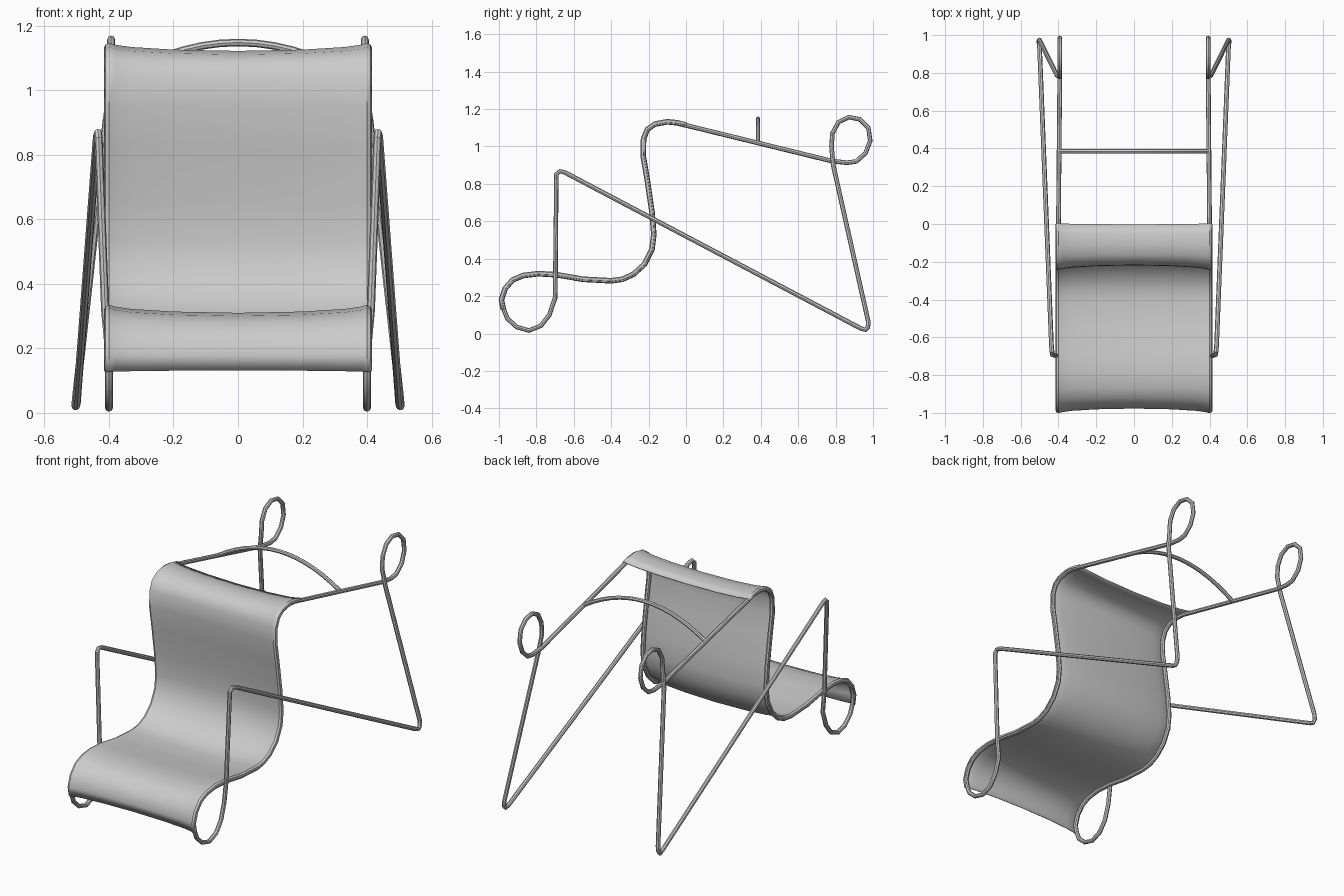
import bpy
import bmesh
from mathutils import Vector

if "Cube" in bpy.data.objects:
    bpy.data.objects.remove(bpy.data.objects["Cube"], do_unlink=True)

grey = bpy.data.materials.new("plain grey")
grey.use_nodes = True
COLOUR = (0.6, 0.6, 0.6, 1)
grey.diffuse_color = COLOUR
grey.node_tree.nodes["Principled BSDF"].inputs["Base Color"].default_value = COLOUR

# Side profile in (y, z): the sling section of the frame, front to back
SLING = [(-.975, .13), (-.985, .18), (-.965, .24), (-.925, .285), (-.87, .308),
         (-.79, .318), (-.69, .312), (-.55, .288), (-.4, .28), (-.34, .288),
         (-.28, .315), (-.22, .37), (-.18, .45), (-.17, .53), (-.18, .65),
         (-.205, .82), (-.227, .95), (-.225, 1.04), (-.205, 1.09),
         (-.165, 1.118), (-.1, 1.13), (-.05, 1.125), (0, 1.113)]
# Hand loop at the back
REAR_LOOP = [(.78, .922), (.86, .913), (.91, .92), (.96, .965), (.985, 1.03),
             (.975, 1.1), (.93, 1.145), (.87, 1.157), (.815, 1.13),
             (.783, 1.07), (.778, 1.0)]
# Runner loop under the front of the seat
FRONT_LOOP = [(-.7, .19), (-.73, .1), (-.775, .042), (-.84, .016),
              (-.905, .035), (-.955, .08)]


def finish(obj):
    bpy.ops.object.select_all(action='DESELECT')
    obj.select_set(True)
    bpy.context.view_layer.objects.active = obj
    if obj.type == 'CURVE':
        bpy.ops.object.convert(target='MESH')
    bpy.ops.object.shade_smooth_by_angle(angle=0.7)


def tube(name, points, radius, cyclic=False):
    curve = bpy.data.curves.new(name, 'CURVE')
    curve.dimensions = '3D'
    curve.bevel_depth = radius
    curve.bevel_resolution = 2
    curve.use_fill_caps = True
    spline = curve.splines.new('POLY')
    spline.points.add(len(points) - 1)
    for p, co in zip(spline.points, points):
        p.co = (*co, 1)
    spline.use_cyclic_u = cyclic
    curve.materials.append(grey)
    obj = bpy.data.objects.new(name, curve)
    bpy.context.collection.objects.link(obj)
    finish(obj)


# Each side is one closed bent tube: sling, rail, loop, leg, arm, post, loop
side = [(.4, y, z) for y, z in SLING]
side += [(.393, y, z) for y, z in REAR_LOOP]
side += [(.408, .787, .9), (.5, .974, .065), (.503, .973, .035),
         (.503, .96, .02), (.5, .935, .027), (.437, -.645, .86),
         (.434, -.675, .868), (.432, -.693, .85), (.412, -.698, .32)]
side += [(.4, y, z) for y, z in FRONT_LOOP]
for name, s in (("left_frame", 1), ("right_frame", -1)):
    tube(name, [(s * x, y, z) for x, y, z in side], .0125, True)

# Arched push bar between the two rails
STEPS = 14
bar = []
for i in range(STEPS + 1):
    t = 2 * i / STEPS - 1
    bar.append((.393 * t, .385, 1.148 - .126 * t * t))
tube("push_bar", bar, .0115)

# Sling seat: sags between the tubes and wraps over them
half = [(.416, 0), (.411, .012), (.4, .017), (.38, .011), (.33, .004),
        (.2, -.004)]
section = half + [(0, -.008)] + [(-x, d) for x, d in reversed(half)]
bm = bmesh.new()
rows = []
for i, (y, z) in enumerate(SLING):
    a = Vector(SLING[max(i - 1, 0)])
    b = Vector(SLING[min(i + 1, len(SLING) - 1)])
    t = (b - a).normalized()
    rows.append([bm.verts.new((x, y - t.y * d, z + t.x * d)) for x, d in section])
for r0, r1 in zip(rows, rows[1:]):
    for j in range(len(section) - 1):
        bm.faces.new((r0[j + 1], r0[j], r1[j], r1[j + 1]))
mesh = bpy.data.meshes.new("sling_seat")
bm.to_mesh(mesh)
bm.free()
mesh.materials.append(grey)
seat = bpy.data.objects.new("sling_seat", mesh)
bpy.context.collection.objects.link(seat)
solid = seat.modifiers.new("thickness", 'SOLIDIFY')
solid.thickness = .005
finish(seat)
